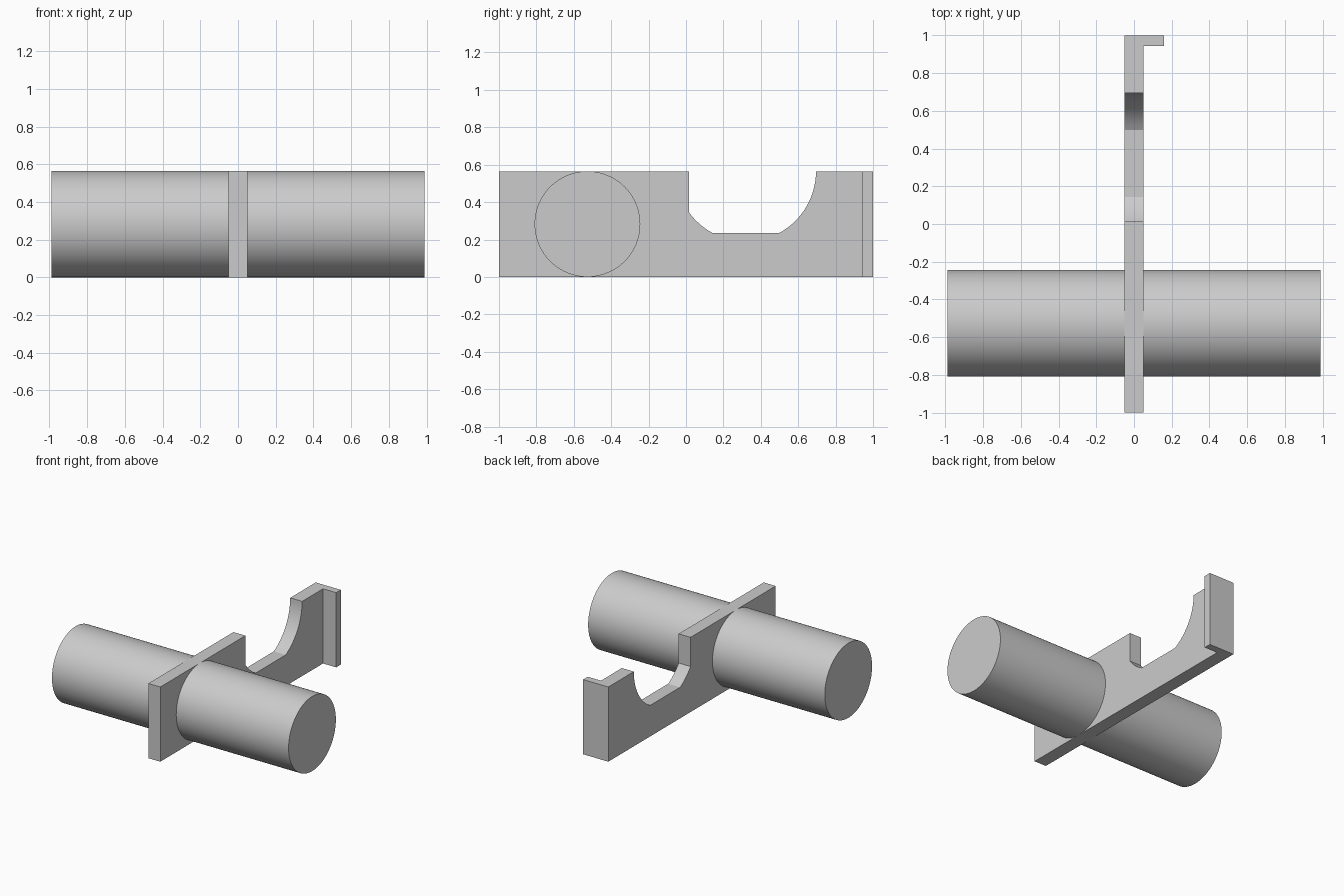
import bpy, bmesh, math
from mathutils import Matrix, Vector

cube = bpy.data.objects.get("Cube")
if cube:
    bpy.data.objects.remove(cube, do_unlink=True)

HEIGHT = 0.565
HALF_THICK = 0.05

# Single flat grey
grey = bpy.data.materials.new("light grey")
grey.use_nodes = True
colour = (0.6, 0.6, 0.6, 1)
grey.diffuse_color = colour
grey.node_tree.nodes["Principled BSDF"].inputs["Base Color"].default_value = colour


def add_object(name, bm):
    bmesh.ops.recalc_face_normals(bm, faces=bm.faces)
    mesh = bpy.data.meshes.new(name)
    bm.to_mesh(mesh)
    bm.free()
    mesh.materials.append(grey)
    obj = bpy.data.objects.new(name, mesh)
    bpy.context.collection.objects.link(obj)
    return obj


def extrude_profile(name, points, direction):
    bm = bmesh.new()
    face = bm.faces.new([bm.verts.new(p) for p in points])
    result = bmesh.ops.extrude_face_region(bm, geom=[face], use_keep_orig=True)
    moved = [v for v in result["geom"] if isinstance(v, bmesh.types.BMVert)]
    bmesh.ops.translate(bm, verts=moved, vec=Vector(direction))
    return add_object(name, bm)


# Upright plate with a rounded, flat-bottomed notch
CENTRE_Y, RADIUS, FLOOR, WALL = 0.32, 0.375, 0.235, 0.017
floor_angle = math.asin((HEIGHT - FLOOR) / RADIUS)
wall_angle = math.acos((CENTRE_Y - WALL) / RADIUS)


def arc(start, end, steps):
    angles = [start + (end - start) * i / steps for i in range(steps + 1)]
    return [(CENTRE_Y + RADIUS * math.cos(a), HEIGHT - RADIUS * math.sin(a)) for a in angles]


outline = [(-1, 0), (1, 0), (1, HEIGHT)]
outline += arc(0, floor_angle, 16)
outline += arc(math.pi - floor_angle, math.pi - wall_angle, 8)
outline += [(WALL, HEIGHT), (-1, HEIGHT)]
plate = extrude_profile("notched_plate", [(-HALF_THICK, y, z) for y, z in outline],
                        (2 * HALF_THICK, 0, 0))

# Lip turned sideways at the back end of the plate
lip = [(HALF_THICK, 0.945, 0), (0.16, 0.945, 0), (0.16, 1, 0), (HALF_THICK, 1, 0)]
extrude_profile("end_lip", lip, (0, 0, HEIGHT))

# Round bar running through the plate
bm = bmesh.new()
bmesh.ops.create_cone(bm, cap_ends=True, segments=96, radius1=HEIGHT / 2,
                      radius2=HEIGHT / 2, depth=1.98,
                      matrix=Matrix.Translation((0, -0.527, HEIGHT / 2))
                      @ Matrix.Rotation(math.pi / 2, 4, "Y"))
bar = add_object("cross_bar", bm)

# Smooth curves, sharp edges
for obj in (plate, bar):
    bpy.ops.object.select_all(action="DESELECT")
    obj.select_set(True)
    bpy.context.view_layer.objects.active = obj
    bpy.ops.object.shade_smooth_by_angle(angle=math.radians(25))
